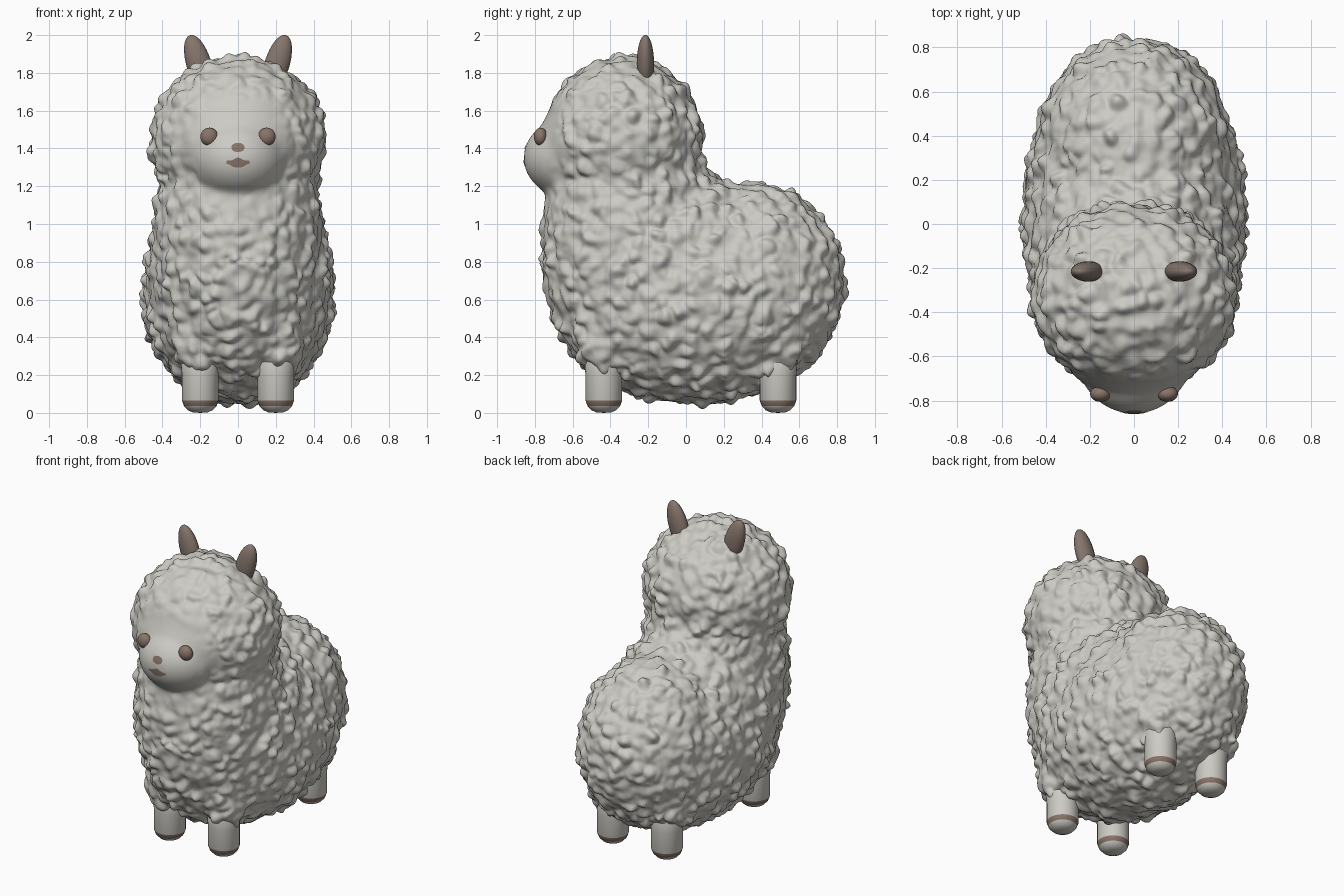
import bpy, bmesh, math
from mathutils import Matrix, Vector, noise

cube = bpy.data.objects.get("Cube")
if cube:
    bpy.data.objects.remove(cube, do_unlink=True)


def material(name, rgb):
    m = bpy.data.materials.new(name)
    m.use_nodes = True
    m.diffuse_color = (*rgb, 1)
    m.node_tree.nodes["Principled BSDF"].inputs["Base Color"].default_value = (*rgb, 1)
    return m


CREAM = material("cream wool", (0.61, 0.595, 0.55))
BROWN = material("soft brown", (0.25, 0.175, 0.14))
EAR_BROWN = material("grey brown", (0.235, 0.18, 0.15))


def add_object(name, bm, *mats):
    mesh = bpy.data.meshes.new(name)
    for f in bm.faces:
        f.smooth = True
    bm.to_mesh(mesh)
    bm.free()
    for m in mats:
        mesh.materials.append(m)
    obj = bpy.data.objects.new(name, mesh)
    bpy.context.collection.objects.link(obj)
    return obj


def ellipsoid(bm, centre, radii, tilt=0, detail=48):
    mat = (Matrix.Translation(centre) @ Matrix.Rotation(tilt, 4, 'Y')
           @ Matrix.Diagonal((*radii, 1)))
    bmesh.ops.create_uvsphere(bm, u_segments=detail, v_segments=detail // 2,
                              radius=1, matrix=mat)


LEGS = [(end, side, s * 0.2, y) for end, y in (("front", -0.435), ("back", 0.487))
        for side, s in (("left", 1), ("right", -1))]

# Body, rump, shoulders, neck, head, cheeks, muzzle and thighs, fused into one skin
bm = bmesh.new()
for centre, radii in [
    ((0, 0.05, 0.62), (0.50, 0.765, 0.57)),
    ((0, 0.35, 0.68), (0.435, 0.485, 0.53)),
    ((0, -0.12, 0.74), (0.48, 0.63, 0.56)),
    ((0, -0.30, 0.94), (0.445, 0.46, 0.73)),
    ((0, -0.335, 1.45), (0.46, 0.42, 0.43)),
    ((0, -0.50, 1.43), (0.36, 0.28, 0.28)),
    ((0, -0.60, 1.35), (0.26, 0.262, 0.22)),
]:
    ellipsoid(bm, centre, radii)
for _, _, x, y in LEGS:
    ellipsoid(bm, (x * 1.05, y, 0.38), (0.14, 0.14, 0.18))
skin = add_object("woolly_body_and_head", bm, CREAM)
remesh = skin.modifiers.new("fuse", 'REMESH')
remesh.mode = 'VOXEL'
remesh.voxel_size = 0.0125
blend = skin.modifiers.new("blend", 'SMOOTH')
blend.factor = 0.5
blend.iterations = 45
fused = bpy.data.meshes.new_from_object(
    skin.evaluated_get(bpy.context.evaluated_depsgraph_get()))
skin.modifiers.clear()
skin.data = fused
if not fused.materials:
    fused.materials.append(CREAM)

# Woolly tufts, fading out over the smooth face
FACE = Vector((0, -0.80, 1.40))


def tuft_height(p):
    warp = p + 0.03 * noise.noise_vector(p * 9)
    near = noise.voronoi(warp * 12)[0][0]
    lump = max(0, 1 - (near / 0.65) ** 2) ** 1.5
    size = 0.6 + 0.8 * noise.noise(p * 8 + Vector((5, 2, 8)))
    height = 0.04 * lump * max(size, 0.15) + 0.018 * noise.noise(p * 17)
    fade = min(max(((p - FACE).length - 0.2) / 0.28, 0), 1)
    return height * fade * fade * (3 - 2 * fade)


moves = [v.normal * tuft_height(v.co) for v in fused.vertices]
for v, move in zip(fused.vertices, moves):
    v.co += move
fused.shade_smooth()
fused.update()
bpy.context.view_layer.update()


def face_point(x, z, lift):
    hit, point, normal, _ = skin.ray_cast(Vector((x, -2, z)), Vector((0, 1, 0)))
    return point + normal * lift


# Ears and eyes
for side, s in (("left", 1), ("right", -1)):
    bm = bmesh.new()
    ellipsoid(bm, (s * 0.207, -0.215, 1.847), (0.066, 0.046, 0.16), s * 0.3, 32)
    add_object(side + "_ear", bm, EAR_BROWN)
    bm = bmesh.new()
    ellipsoid(bm, face_point(s * 0.15, 1.46, 0.004), (0.047, 0.036, 0.048), 0, 24)
    add_object(side + "_eye", bm, BROWN)


# Nose and mouth plates that follow the muzzle
def plate(name, half, z, upper, lower, steps=16):
    bm = bmesh.new()
    columns = []
    for i in range(steps + 1):
        t = 2 * i / steps - 1
        heights = (z + upper(t), z, z - lower(t))
        columns.append([bm.verts.new(face_point(half * t, h, 0.004)) for h in heights])
    for a, b in zip(columns, columns[1:]):
        for k in range(2):
            bm.faces.new((a[k], a[k + 1], b[k + 1], b[k]))
    add_object(name, bm, BROWN)


def arc(t):
    return math.sqrt(max(0, 1 - t * t)) + 0.05


plate("nose", 0.035, 1.405, lambda t: 0.022 * arc(t), lambda t: 0.024 * arc(t))
plate("mouth", 0.06, 1.325,
      lambda t: 0.01 + 0.017 * math.exp(-(t * 2.5) ** 2),
      lambda t: 0.006 + 0.02 * max(0, 1 - 1.4 * t * t))

# Legs, turned from a profile, with a thin brown band round each foot
PROFILE = [(0, 0), (0.04, 0.003), (0.065, 0.014), (0.086, 0.036),
           (0.097, 0.066), (0.097, 0.2), (0.108, 0.32), (0, 0.45)]


def leg(name, x, y):
    bm = bmesh.new()
    verts = [bm.verts.new((r, 0, z)) for r, z in PROFILE]
    edges = [bm.edges.new(pair) for pair in zip(verts, verts[1:])]
    bmesh.ops.spin(bm, geom=verts + edges, cent=(0, 0, 0), axis=(0, 0, 1),
                   angle=math.tau, steps=32)
    bmesh.ops.remove_doubles(bm, verts=bm.verts, dist=0.0005)
    bmesh.ops.recalc_face_normals(bm, faces=bm.faces)
    for f in bm.faces:
        f.material_index = int(0.036 < f.calc_center_median().z < 0.066)
    bmesh.ops.translate(bm, verts=bm.verts, vec=(x, y, 0))
    add_object(name, bm, CREAM, BROWN)


for end, side, x, y in LEGS:
    leg(f"{end}_{side}_leg", x, y)
